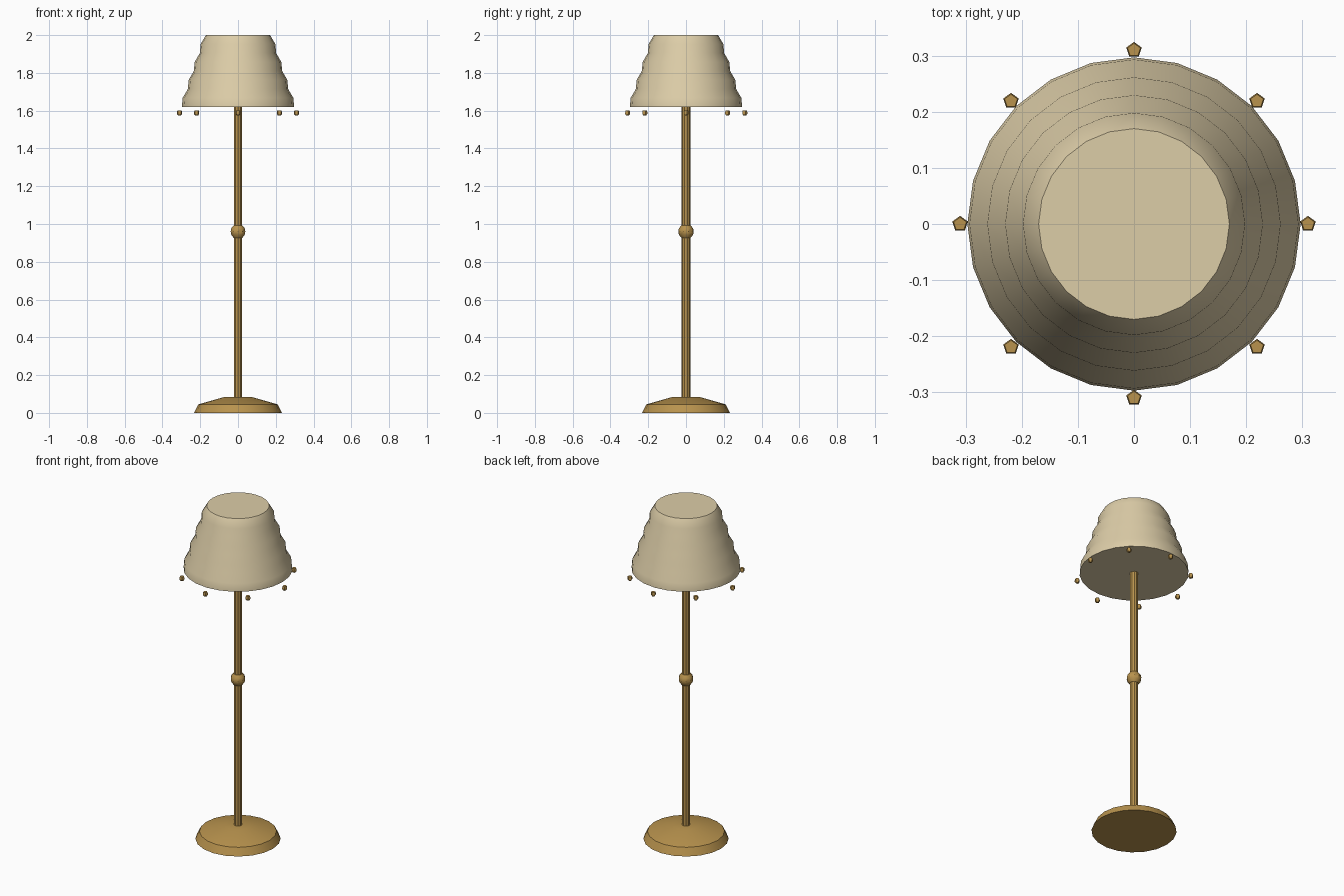
import bpy, bmesh, math

if "Cube" in bpy.data.objects:
    bpy.data.objects.remove(bpy.data.objects["Cube"])


def material(name, rgb):
    m = bpy.data.materials.new(name)
    m.diffuse_color = (*rgb, 1)
    m.use_nodes = True
    m.node_tree.nodes["Principled BSDF"].inputs["Base Color"].default_value = m.diffuse_color
    return m


CREAM = material("cream fabric", (0.72, 0.61, 0.39))
BRASS = material("aged brass", (0.48, 0.29, 0.075))


def lathe(name, profile, sides, mat, centre=(0, 0, 0), angle=30):
    """Closed turned solid from (radius, height) points, bottom to top."""
    bm = bmesh.new()
    rings = []
    for r, z in profile:
        ring = []
        for i in range(sides):
            a = math.pi / 2 + math.tau * i / sides
            ring.append(bm.verts.new((r * math.cos(a), r * math.sin(a), z)))
        rings.append(ring)
    for low, high in zip(rings, rings[1:]):
        for i in range(sides):
            j = (i + 1) % sides
            bm.faces.new((low[i], low[j], high[j], high[i]))
    bm.faces.new(rings[0][::-1])
    bm.faces.new(rings[-1])
    mesh = bpy.data.meshes.new(name)
    bm.to_mesh(mesh)
    bm.free()
    mesh.materials.append(mat)
    ob = bpy.data.objects.new(name, mesh)
    ob.location = centre
    bpy.context.collection.objects.link(ob)
    bpy.ops.object.select_all(action='DESELECT')
    ob.select_set(True)
    bpy.context.view_layer.objects.active = ob
    bpy.ops.object.shade_smooth_by_angle(angle=math.radians(angle))
    return ob


def ball_profile(r, half_height):
    """Barrel-like ball with flat ends."""
    return [(r * 0.6, -half_height), (r * 0.92, -half_height * 0.5), (r, 0),
            (r * 0.92, half_height * 0.5), (r * 0.6, half_height)]


# Stepped round foot, pole and knob
lathe("base", [(0.232, 0), (0.21, 0.045), (0.07, 0.085)], 20, BRASS)
lathe("pole", [(0.023, 0.07), (0.023, 1.63)], 10, BRASS)
lathe("pole_knob", ball_profile(0.041, 0.033), 10, BRASS, (0, 0, 0.96))

# Shade: straight taper with four bulging tiers
tiers = 4
shade = []
for k in range(2 * tiers + 1):
    t = k / (2 * tiers)
    bulge = 0.012 if k % 2 else 0
    shade.append((0.297 - 0.127 * t + bulge, 1.62 + 0.38 * t))
lathe("shade", shade, 24, CREAM, angle=35)

# Ring of hanging beads under the rim
for i in range(8):
    a = math.tau * i / 8
    lathe(f"bead_{i + 1}",
          [(0.008, -0.013), (0.0145, -0.004), (0.0145, 0.004), (0.012, 0.013)],
          5, BRASS, (0.31 * math.cos(a), 0.31 * math.sin(a), 1.587))
